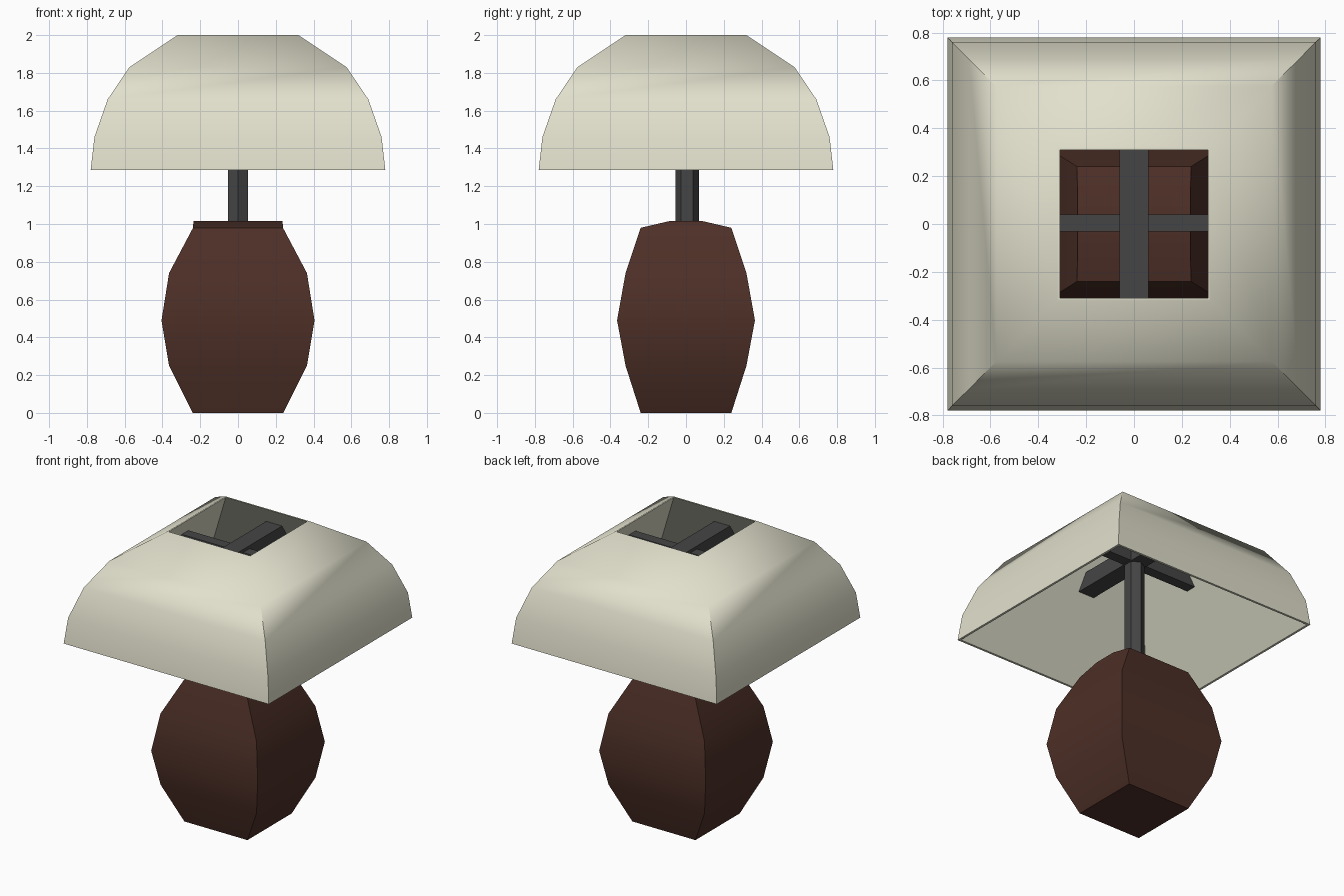
import bpy, bmesh, math

if "Cube" in bpy.data.objects:
    bpy.data.objects.remove(bpy.data.objects["Cube"])


def material(name, rgb):
    m = bpy.data.materials.new(name)
    m.diffuse_color = (*rgb, 1)
    m.use_nodes = True
    m.node_tree.nodes["Principled BSDF"].inputs["Base Color"].default_value = m.diffuse_color
    return m


shade_mat = material("cream fabric", (0.76, 0.75, 0.61))
base_mat = material("dark brown wood", (0.075, 0.029, 0.020))
metal_mat = material("dark grey metal", (0.06, 0.06, 0.062))


def loft(name, rings, mat, closed=False, smooth=0):
    """Stack rectangles (half x, half y, z); cap the ends or join last to first."""
    bm = bmesh.new()
    loops = [[bm.verts.new((sx * hx, sy * hy, z))
              for sx, sy in ((-1, -1), (1, -1), (1, 1), (-1, 1))]
             for hx, hy, z in rings]
    pairs = list(zip(loops, loops[1:]))
    if closed:
        pairs.append((loops[-1], loops[0]))
    else:
        bm.faces.new(loops[0][::-1])
        bm.faces.new(loops[-1])
    for a, b in pairs:
        for i in range(4):
            j = (i + 1) % 4
            bm.faces.new((a[i], a[j], b[j], b[i]))
    bmesh.ops.recalc_face_normals(bm, faces=bm.faces)
    mesh = bpy.data.meshes.new(name)
    bm.to_mesh(mesh)
    bm.free()
    mesh.materials.append(mat)
    ob = bpy.data.objects.new(name, mesh)
    bpy.context.collection.objects.link(ob)
    if smooth:
        bpy.ops.object.select_all(action='DESELECT')
        ob.select_set(True)
        bpy.context.view_layer.objects.active = ob
        bpy.ops.object.shade_smooth_by_angle(angle=math.radians(smooth))
    return ob


# Bulging wooden base with a shallow ridge on top
loft("base", [(0.24, 0.24, 0), (0.365, 0.32, 0.25), (0.405, 0.365, 0.49),
              (0.365, 0.32, 0.74), (0.238, 0.24, 0.98), (0.236, 0.08, 1.017)],
     base_mat, smooth=40)

# Square domed shade: curved outside, straight sloping inside, open both ends
outer = [(0.78, 1.285), (0.76, 1.46), (0.69, 1.66), (0.575, 1.83), (0.32, 2.0)]
inner = [(0.31, 2.0), (0.765, 1.285)]
loft("lampshade", [(w, w, z) for w, z in outer + inner], shade_mat,
     closed=True, smooth=50)

# Hexagonal stem
bpy.ops.mesh.primitive_cylinder_add(vertices=6, radius=0.0625, depth=0.84,
                                    location=(0, 0.006, 1.40))
stem = bpy.context.object
stem.name = "stem"
stem.data.materials.append(metal_mat)

# Crossed bars that carry the shade, ends buried in its wall
loft("long_crossbar", [(0.06, 0.47, 1.76), (0.06, 0.47, 1.87)], metal_mat)
side_bar = loft("side_crossbar", [(0.47, 0.036, 1.765), (0.47, 0.036, 1.85)], metal_mat)
side_bar.location.y = 0.004
